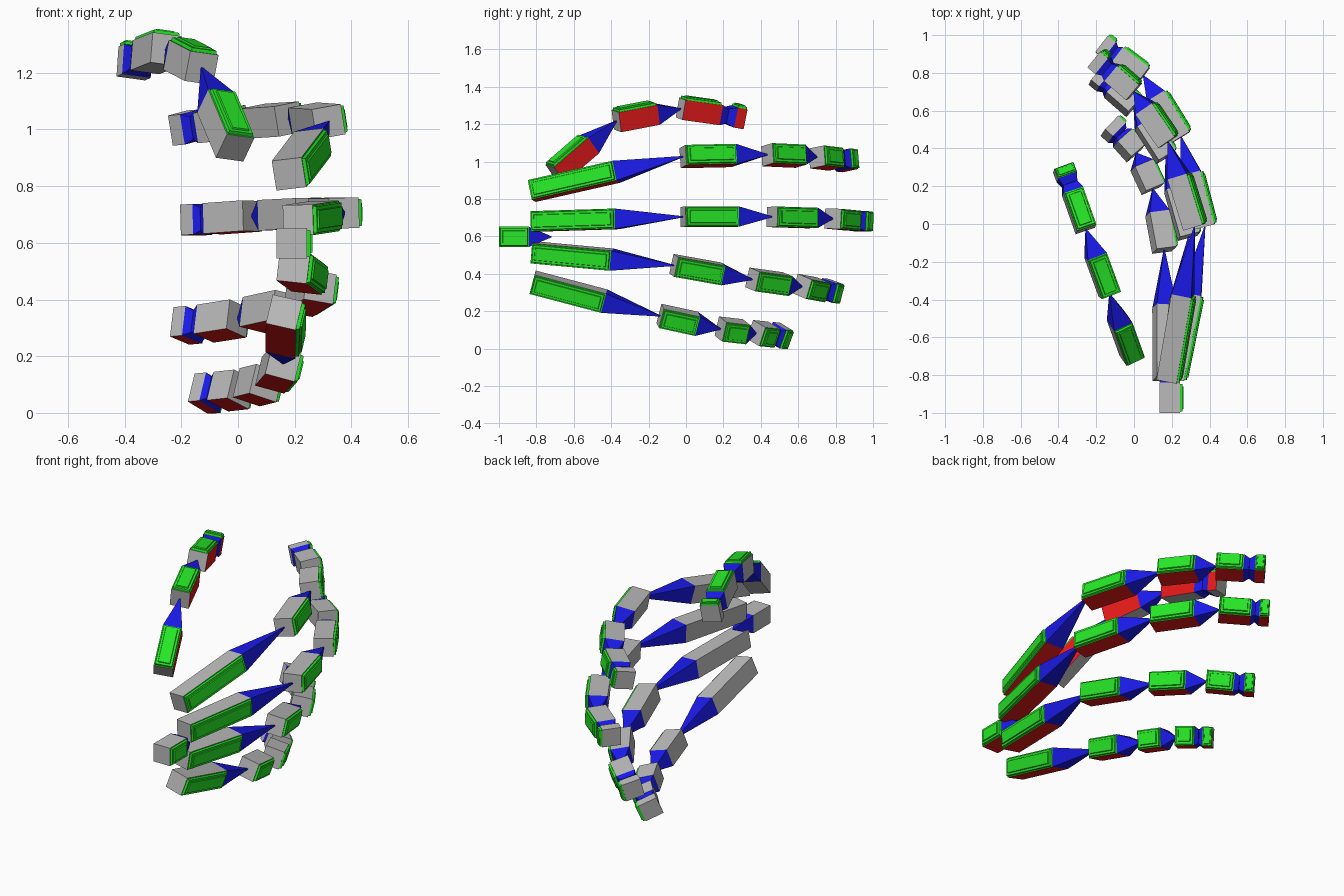
import bpy, bmesh
from mathutils import Vector as V

if "Cube" in bpy.data.objects:
    bpy.data.objects.remove(bpy.data.objects["Cube"])


def mat(name, col):
    m = bpy.data.materials.new(name)
    m.diffuse_color = (*col, 1)
    m.use_nodes = True
    m.node_tree.nodes["Principled BSDF"].inputs["Base Color"].default_value = m.diffuse_color
    return m


MATS = [mat("grey", (.5, .5, .5)), mat("green", (.02, .8, .02)),
        mat("red", (.8, .01, .01)), mat("blue", (.01, .01, .8))]
W = .054          # half width of every bone


def bone(name, base, shoulder, tip, hint, flip=1, tip_w=.003):
    """Square box with a green raised back, red side and blue tapered tip."""
    base, shoulder, tip = V(base), V(shoulder), V(tip)
    d = (tip - base).normalized()
    g = V(hint)
    g = (g - d * g.dot(d)).normalized()
    r = d.cross(g) * flip
    bm = bmesh.new()
    signs = ((1, 1), (1, -1), (-1, -1), (-1, 1))
    rings = [[bm.verts.new(c + g * a * w + r * b * w) for a, b in signs]
             for c, w in ((base, W), (shoulder, W), (tip, tip_w))]
    bm.faces.new(rings[0])
    bm.faces.new(rings[2]).material_index = 3
    back = None
    for i in range(4):
        j = (i + 1) % 4
        f = bm.faces.new((rings[0][i], rings[0][j], rings[1][j], rings[1][i]))
        f.material_index = (1, 0, 0, 2)[i]
        back = back or f
        bm.faces.new((rings[1][i], rings[1][j], rings[2][j], rings[2][i])).material_index = 3
    bm.normal_update()
    bmesh.ops.recalc_face_normals(bm, faces=bm.faces[:])
    # two stepped raised panels on the green face
    k = min(1, (shoulder - base).length / .1)
    for inset, rise in ((.008, .012), (.017, .006)):
        bmesh.ops.inset_region(bm, faces=[back], thickness=inset * k, depth=0)
        bmesh.ops.inset_region(bm, faces=[back], thickness=.003 * k, depth=rise)
    me = bpy.data.meshes.new(name)
    bm.to_mesh(me)
    bm.free()
    for m in MATS:
        me.materials.append(m)
    bpy.context.collection.objects.link(bpy.data.objects.new(name, me))


def digit(name, joints, hint, fractions):
    """Chain of bones; the last two points are the final box end and the fingertip."""
    p = [V(j) for j in joints]
    for i, f in enumerate(fractions):
        bone(f"{name}_bone_{i + 1}", p[i], p[i].lerp(p[i + 1], f), p[i + 1], hint)
    start, end, far = p[-3:]
    d = (far - end).normalized()
    near = far - d * .055
    waist = (end + near) / 2
    bone(f"{name}_last_bone", start, end, waist, hint, tip_w=.04)
    bone(f"{name}_end", far, near, waist, hint, flip=-1, tip_w=.04)


# wrist
bone("wrist", (.19, -1, .598), (.19, -.84, .598), (.19, -.72, .598), (1, 0, 0))

# four fingers
F = (.56, .6, .67)
digit("index_finger", [(.18, -.825, .843), (.32, -.016, 1.027), (.18, .435, 1.037),
                       (0, .70, 1.025), (-.115, .80, 1.013), (-.205, .875, 1.005)], (1, 0, .16), F)
digit("middle_finger", [(.212, -.82, .68), (.375, -.015, .705), (.25, .46, .705),
                        (.05, .785, .695), (-.09, .89, .685), (-.17, .952, .68)], (1, 0, .03), F)
digit("ring_finger", [(.195, -.82, .515), (.29, -.065, .445), (.17, .355, .37),
                      (0, .62, .333), (-.115, .72, .315), (-.20, .79, .307)], (1, 0, -.12), F)
digit("little_finger", [(.163, -.82, .355), (.16, -.138, .175), (.1, .185, .105),
                        (.012, .375, .083), (-.06, .455, .075), (-.13, .52, .068)], (1, 0, -.24), F)

# thumb
digit("thumb", [(-.01, -.70, .935), (-.128, -.372, 1.217), (-.254, -.028, 1.283),
                (-.325, .172, 1.255), (-.375, .30, 1.233)], (.14, 0, 1), (.56, .6))
